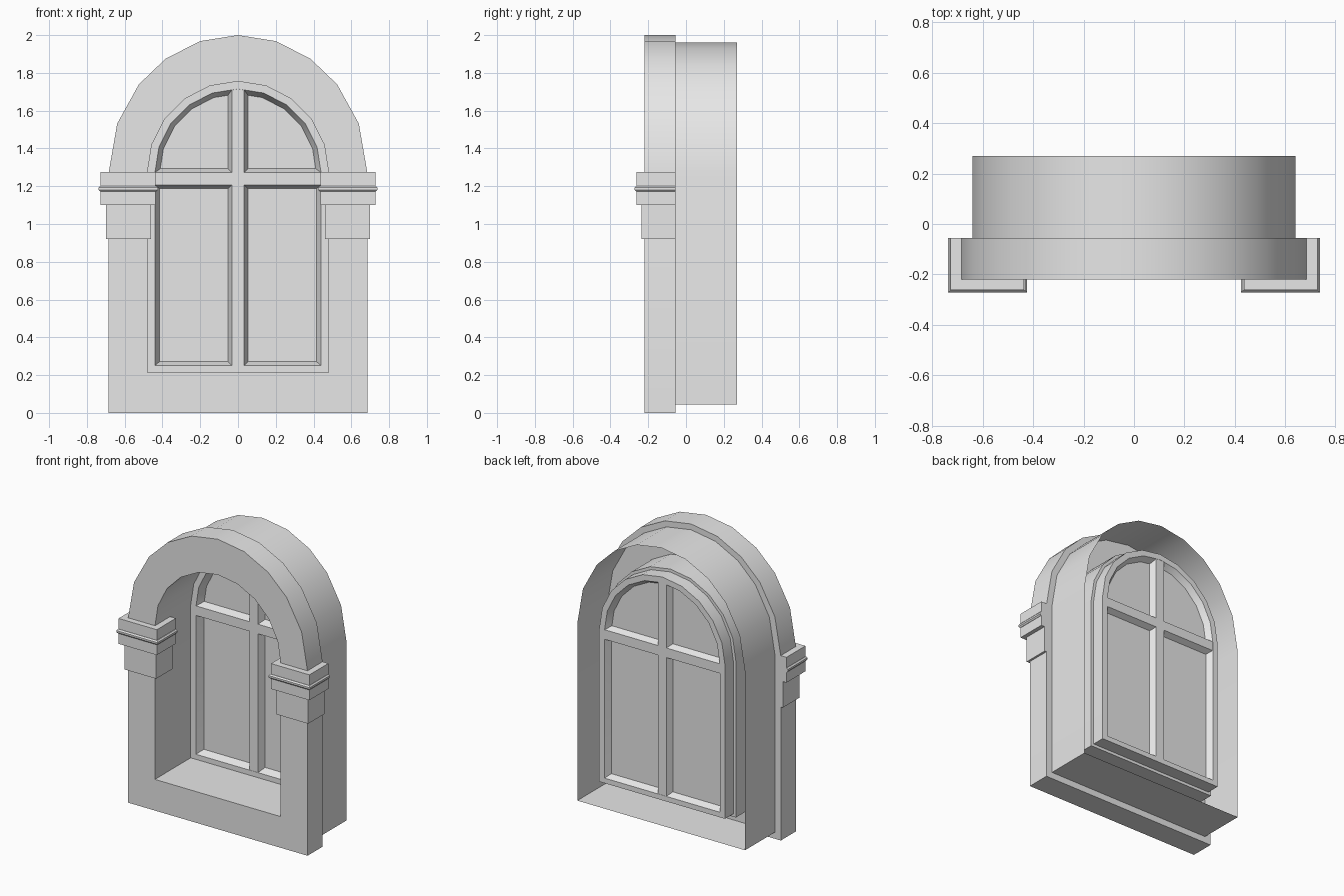
import bpy
import bmesh
from math import sin, cos, radians

cube = bpy.data.objects.get("Cube")
if cube:
    bpy.data.objects.remove(cube)

stone = bpy.data.materials.new("light_grey")
stone.use_nodes = True
grey = (0.8, 0.8, 0.8, 1)
stone.diffuse_color = grey
stone.node_tree.nodes["Principled BSDF"].inputs["Base Color"].default_value = grey

SPRING = 1.27          # height where the arches begin
EVEN = (0, 18, 36, 54, 72, 90)
STEEP = (0, 21, 40, 56, 73, 90)


def arch(half, bottom, top, angles=EVEN):
    """Closed outline (x, z) of an arched opening."""
    rise = top - SPRING
    right = [(half * cos(radians(a)), SPRING + rise * sin(radians(a))) for a in angles]
    right[-1] = (0, top)
    right.insert(0, (half, bottom))
    return right + [(-x, z) for x, z in reversed(right[:-1])]


def finish(name, bm):
    bmesh.ops.recalc_face_normals(bm, faces=bm.faces)
    mesh = bpy.data.meshes.new(name)
    bm.to_mesh(mesh)
    bm.free()
    mesh.materials.append(stone)
    obj = bpy.data.objects.new(name, mesh)
    bpy.context.collection.objects.link(obj)
    bpy.ops.object.select_all(action='DESELECT')
    obj.select_set(True)
    bpy.context.view_layer.objects.active = obj
    bpy.ops.object.shade_smooth_by_angle(angle=radians(30))
    return obj


def loft(name, sections, closed=False, caps=False):
    """Join outlines of 3D points with quads, as a ring, a tube or a solid."""
    bm = bmesh.new()
    loops = [[bm.verts.new(p) for p in s] for s in sections]
    pairs = list(zip(loops, loops[1:]))
    if closed:
        pairs.append((loops[-1], loops[0]))
    for a, b in pairs:
        for i in range(len(a)):
            j = (i + 1) % len(a)
            bm.faces.new((a[i], a[j], b[j], b[i]))
    if caps:
        bm.faces.new(loops[0])
        bm.faces.new(loops[-1])
    return finish(name, bm)


def at_y(outline, y):
    return [(x, y, z) for x, z in outline]


def ring(name, outer, inner, front, back):
    return loft(name, [at_y(outer, front), at_y(outer, back),
                       at_y(inner, back), at_y(inner, front)], closed=True)


# Front surround and the thin open wall shell behind it
opening = arch(0.48, 0.215, 1.755)
ring("front_surround", arch(0.685, 0, 2, STEEP), opening, -0.22, -0.055)
shell = arch(0.64, 0.045, 1.96, STEEP)
loft("wall_shell", [at_y(shell, -0.055), at_y(shell, 0.27)])

# Deep reveal leading back to the window
ring("reveal", arch(0.5, 0.195, 1.775), opening, -0.055, 0.17)

# Window frame with chamfered inner edges
FRONT, MIDDLE, BACK = 0.17, 0.22, 0.26
lip = arch(0.44, 0.25, 1.715)
loft("window_frame", [at_y(opening, FRONT), at_y(opening, BACK), at_y(lip, BACK),
                      at_y(arch(0.415, 0.272, 1.69), MIDDLE), at_y(lip, FRONT)],
     closed=True)

# Glass
bm = bmesh.new()
bm.faces.new([bm.verts.new(p) for p in at_y(arch(0.43, 0.26, 1.705), MIDDLE)])
finish("glass", bm)

# Glazing bars with a six-sided section: (offset across, depth)
section = [(-0.033, FRONT + 0.001), (0.033, FRONT + 0.001), (0.053, MIDDLE),
           (0.033, BACK - 0.001), (-0.033, BACK - 0.001), (-0.053, MIDDLE)]
loft("upright_bar", [[(s, y, z) for s, y in section] for z in (0.24, 1.72)], caps=True)
loft("cross_bar", [[(x, y, 1.24 + s) for s, y in section] for x in (-0.44, 0.44)], caps=True)


# Stepped capitals on both sides: (inner x, outer x, front y, z)
def capital(side, steps):
    sections = []
    for inner, outer, front, z in steps:
        corners = [(inner, -0.055), (outer, -0.055), (outer, front), (inner, front)]
        sections.append([(side * x, y, z) for x, y in corners])
    return sections


neck = [(0.46, 0.7, -0.235, z) for z in (0.92, 1.1)]
head = [(0.436, 0.728, -0.262, z) for z in (1.1, 1.275)]
rim = [(0.432, 0.73, -0.264, 1.172), (0.424, 0.738, -0.272, 1.181),
       (0.424, 0.738, -0.272, 1.193), (0.432, 0.73, -0.264, 1.202)]
for label, side in (("left", 1), ("right", -1)):
    for part, steps in (("neck", neck), ("head", head), ("rim", rim)):
        loft(f"{label}_capital_{part}", capital(side, steps), caps=True)
